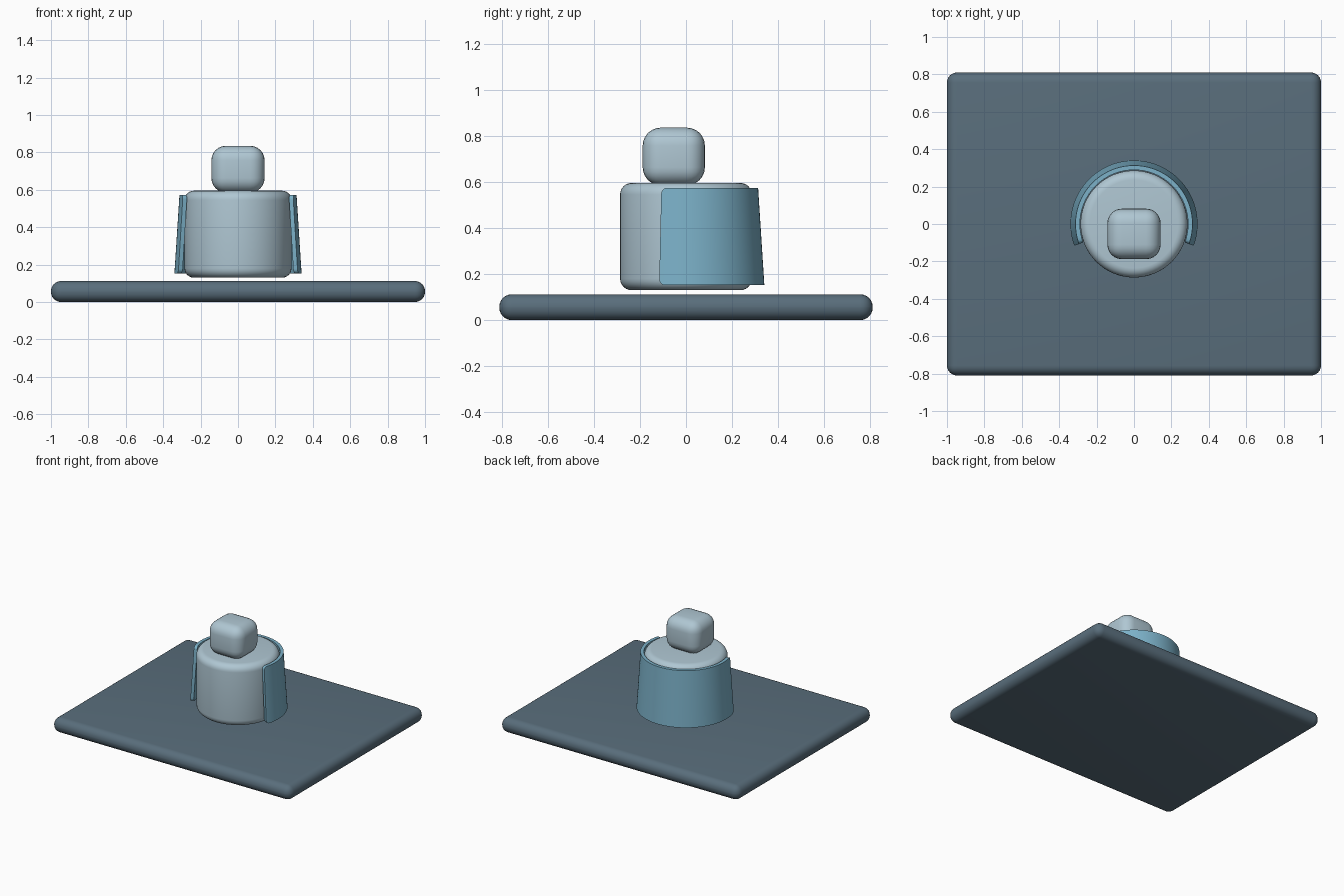
import bpy, bmesh, math

cube = bpy.data.objects.get("Cube")
if cube:
    bpy.data.objects.remove(cube, do_unlink=True)


def material(name, rgb):
    mat = bpy.data.materials.new(name)
    mat.use_nodes = True
    mat.diffuse_color = (*rgb, 1)
    mat.node_tree.nodes["Principled BSDF"].inputs["Base Color"].default_value = (*rgb, 1)
    return mat


SLATE = material("dark slate", (0.1, 0.155, 0.2))
PALE = material("pale blue grey", (0.43, 0.57, 0.65))
BLUE = material("soft blue", (0.2, 0.44, 0.58))


def finish(obj, name, mat, bevel=0, segments=6):
    """Name, colour, round and smooth a part."""
    obj.name = obj.data.name = name
    obj.data.materials.append(mat)
    bpy.ops.object.select_all(action="DESELECT")
    obj.select_set(True)
    bpy.context.view_layer.objects.active = obj
    if bevel:
        mod = obj.modifiers.new("round edges", "BEVEL")
        mod.width, mod.segments = bevel, segments
        mod.limit_method, mod.angle_limit = "ANGLE", math.radians(40)
        bpy.ops.object.modifier_apply(modifier=mod.name)
    bpy.ops.object.shade_smooth_by_angle(angle=math.radians(35))


def rounded_box(name, size, center, mat, bevel):
    bpy.ops.mesh.primitive_cube_add(size=1, location=center)
    obj = bpy.context.object
    obj.scale = size
    bpy.ops.object.transform_apply(location=False, rotation=False, scale=True)
    finish(obj, name, mat, bevel)


# Base slab and head
rounded_box("base_slab", (2, 1.62, 0.112), (0, 0, 0.056), SLATE, 0.054)
rounded_box("head", (0.285, 0.27, 0.25), (0, -0.053, 0.71), PALE, 0.078)

# Round body
bpy.ops.mesh.primitive_cylinder_add(vertices=64, radius=0.286, depth=0.465,
                                    location=(0, 0, 0.3625))
finish(bpy.context.object, "body", PALE, 0.05)


# Flared cape: a curved panel wrapped round the back, with rounded front corners
def cape():
    low, high, corner, thick = 0.152, 0.573, 0.025, 0.024
    start, sweep, steps = math.radians(-20), math.radians(220), 64
    end_steps = [corner / 0.33 * (1 - math.cos(i * math.pi / 12)) for i in range(6)]
    middle = [end_steps[-1] + (sweep - 2 * end_steps[-1]) * i / steps
              for i in range(1, steps)]
    angles = end_steps + middle + [sweep - a for a in reversed(end_steps)]
    bm = bmesh.new()
    rings = []
    for a in angles:
        d = min(corner, min(a, sweep - a) * 0.33)
        inset = corner - math.sqrt(max(0, corner ** 2 - (corner - d) ** 2))
        ring = []
        for z, depth in ((low + inset, 0), (high - inset, 0),
                         (high - inset, thick), (low + inset, thick)):
            r = 0.34 - 0.027 * (z - low) / (high - low) - depth
            ring.append(bm.verts.new((r * math.cos(start + a), r * math.sin(start + a), z)))
        rings.append(ring)
    for p, q in zip(rings, rings[1:]):
        for i in range(4):
            j = (i + 1) % 4
            bm.faces.new((p[i], q[i], q[j], p[j]))
    bm.faces.new(rings[0])
    bm.faces.new(rings[-1])
    bmesh.ops.recalc_face_normals(bm, faces=bm.faces)
    mesh = bpy.data.meshes.new("cape")
    bm.to_mesh(mesh)
    bm.free()
    obj = bpy.data.objects.new("cape", mesh)
    bpy.context.collection.objects.link(obj)
    finish(obj, "cape", BLUE)


cape()
